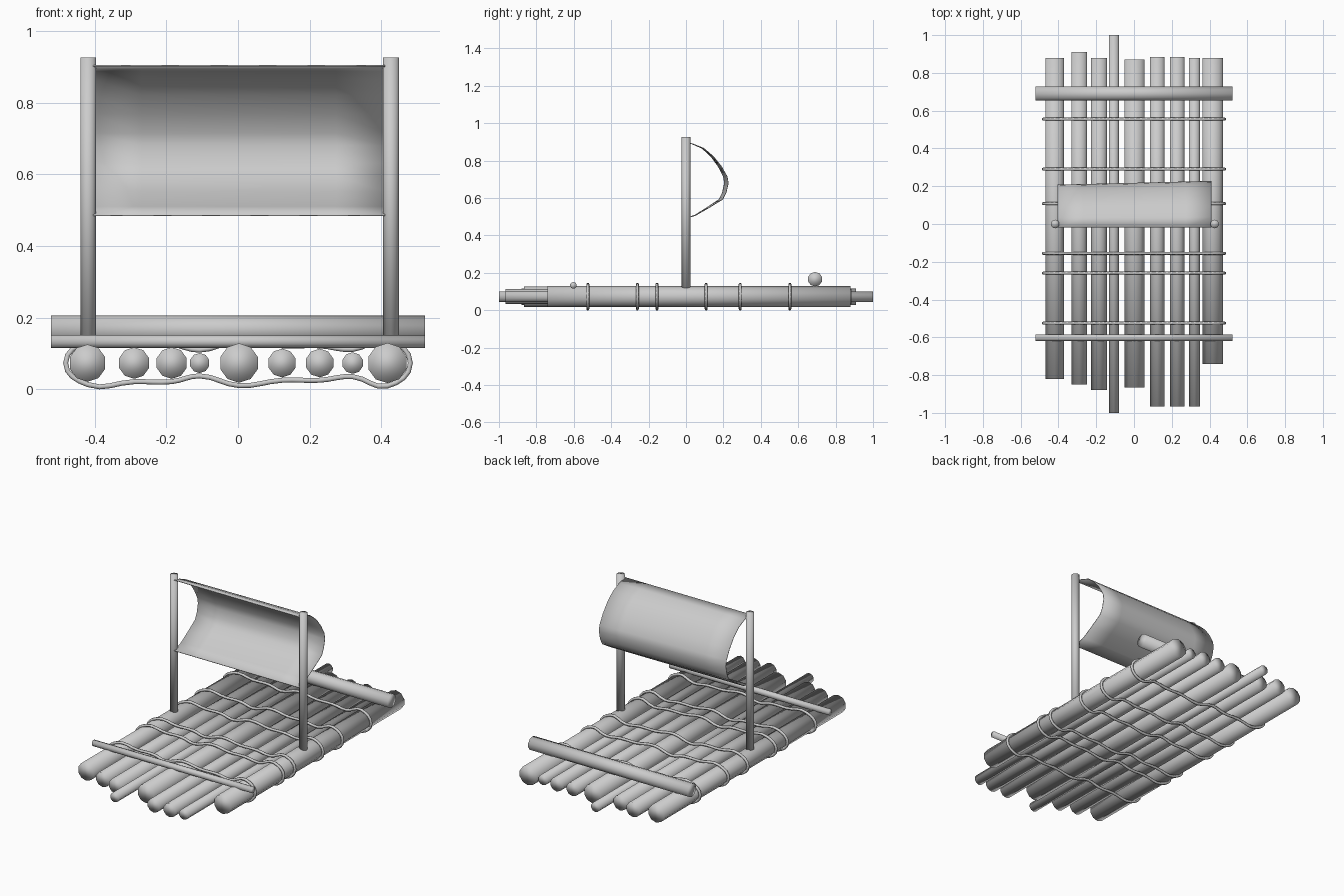
import bpy
from mathutils import Vector

cube = bpy.data.objects.get("Cube")
if cube:
    bpy.data.objects.remove(cube, do_unlink=True)

grey = bpy.data.materials.new("plain grey")
grey.use_nodes = True
grey.diffuse_color = (0.6, 0.6, 0.6, 1)
grey.node_tree.nodes["Principled BSDF"].inputs["Base Color"].default_value = (0.6, 0.6, 0.6, 1)


def finish(ob, name):
    ob.name = name
    ob.data.materials.clear()
    ob.data.materials.append(grey)
    for p in ob.data.polygons:
        p.use_smooth = True
    return ob


def pole(name, start, end, radius, sides=10):
    a, b = Vector(start), Vector(end)
    bpy.ops.mesh.primitive_cylinder_add(
        vertices=sides, radius=radius, depth=(b - a).length, location=(a + b) / 2,
        rotation=(b - a).to_track_quat('Z', 'Y').to_euler())
    return finish(bpy.context.object, name)


# Deck logs: x, radius, front end, back end
LOG_Z = 0.073
logs = [(-0.42, 0.052, -0.82, 0.88), (-0.29, 0.044, -0.85, 0.91),
        (-0.185, 0.044, -0.88, 0.88), (-0.107, 0.028, -1.0, 1.0),
        (0.003, 0.055, -0.865, 0.87), (0.123, 0.04, -0.965, 0.885),
        (0.228, 0.04, -0.965, 0.885), (0.32, 0.03, -0.965, 0.88),
        (0.417, 0.056, -0.74, 0.88)]
for i, (x, r, front, back) in enumerate(logs):
    pole(f"deck_log_{i + 1}", (x, front, LOG_Z), (x, back, LOG_Z), r)

# Cross bars and upright posts
pole("back_cross_bar", (-0.522, 0.69, 0.166), (0.522, 0.69, 0.166), 0.039)
pole("front_cross_bar", (-0.522, -0.602, 0.133), (0.522, -0.602, 0.133), 0.018)
pole("right_post", (-0.418, 0, 0.12), (-0.418, 0, 0.925), 0.023)
pole("left_post", (0.427, 0, 0.12), (0.427, 0, 0.925), 0.023)

# Rope loops woven round the logs
GAP = 0.008
under = [(x, LOG_Z - r - GAP) for x, r, _, _ in logs]
over = [(x, LOG_Z + r + GAP) for x, r, _, _ in reversed(logs)]
loop = ([(-0.481, LOG_Z)] + under + [(0.481, LOG_Z)] + over)


def rope(name, y):
    cu = bpy.data.curves.new(name, 'CURVE')
    cu.dimensions = '3D'
    cu.bevel_depth = 0.008
    cu.bevel_resolution = 1
    cu.resolution_u = 4
    sp = cu.splines.new('BEZIER')
    sp.bezier_points.add(len(loop) - 1)
    sp.use_cyclic_u = True
    for bp, (x, z) in zip(sp.bezier_points, loop):
        bp.co = (x, y, z)
        bp.handle_left_type = bp.handle_right_type = 'AUTO'
    ob = bpy.data.objects.new(name, cu)
    bpy.context.collection.objects.link(ob)
    bpy.ops.object.select_all(action='DESELECT')
    ob.select_set(True)
    bpy.context.view_layer.objects.active = ob
    bpy.ops.object.convert(target='MESH')
    finish(bpy.context.object, name)


for i, y in enumerate((-0.525, -0.26, -0.155, 0.108, 0.29, 0.555)):
    rope(f"rope_{i + 1}", y)

# Billowing sail sheet between the posts
profile = [(-0.018, 0.903), (0.035, 0.889), (0.09, 0.866), (0.14, 0.822), (0.18, 0.77),
           (0.21, 0.715), (0.216, 0.68), (0.205, 0.63), (0.187, 0.593),
           (0.12, 0.55), (0.05, 0.508), (-0.018, 0.485)]
columns = 6
verts, faces = [], []
for c in range(columns + 1):
    t = c / columns
    for y, z in profile:
        belly = max(y, 0) / 0.216
        verts.append((-0.405 + 0.815 * t, y + belly * 0.01 * (2 * t - 1), z))
n = len(profile)
for c in range(columns):
    for k in range(n - 1):
        a = c * n + k
        faces.append((a, a + 1, a + n + 1, a + n))
mesh = bpy.data.meshes.new("sail")
mesh.from_pydata(verts, [], faces)
sail = bpy.data.objects.new("sail", mesh)
bpy.context.collection.objects.link(sail)
finish(sail, "sail")
solid = sail.modifiers.new("thickness", 'SOLIDIFY')
solid.thickness = 0.004
solid.offset = 0
